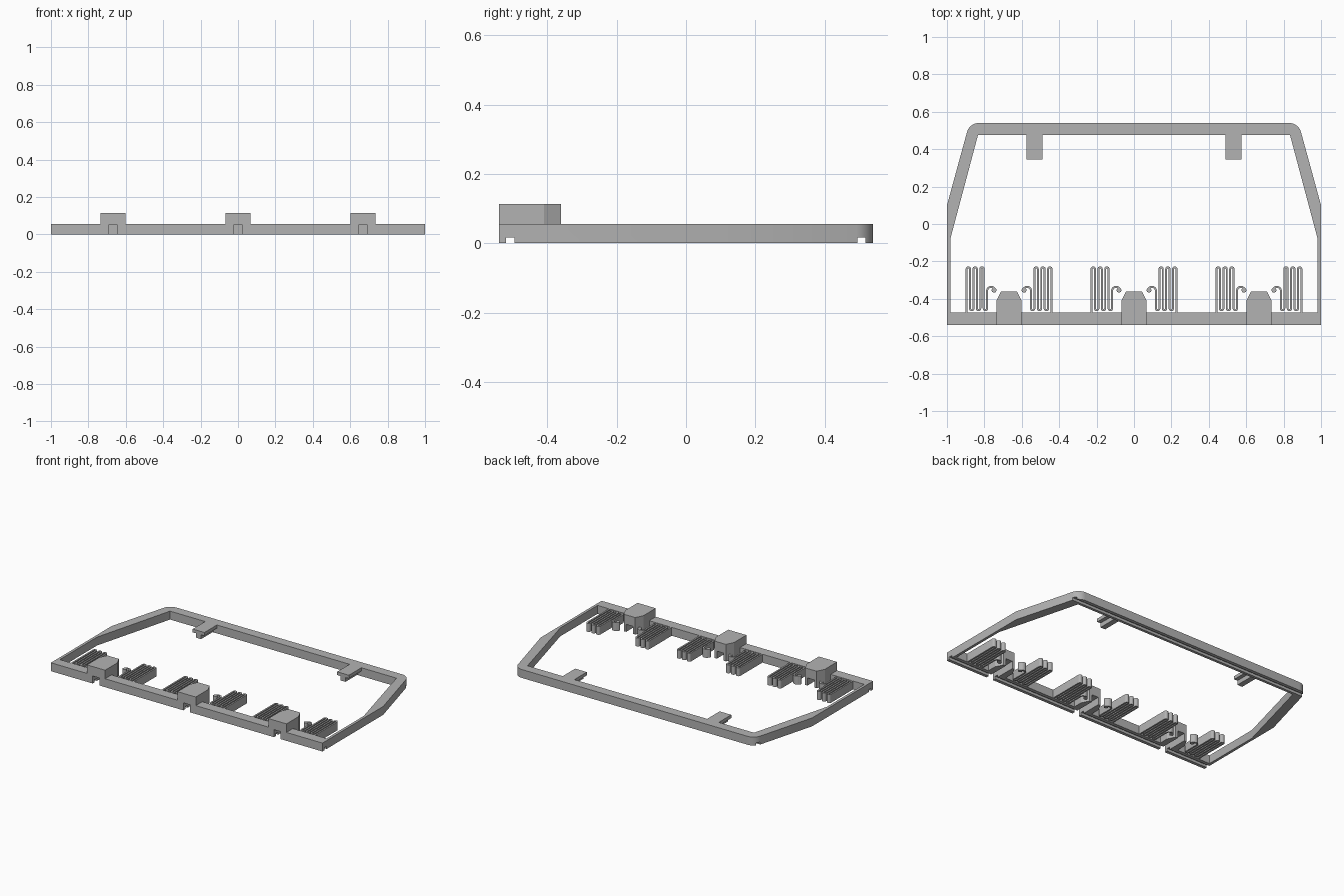
import bpy, bmesh, math
from mathutils import Vector

if "Cube" in bpy.data.objects:
    bpy.data.objects.remove(bpy.data.objects["Cube"])

GREY = bpy.data.materials.new("plain grey")
GREY.diffuse_color = (0.45, 0.45, 0.45, 1)
GREY.use_nodes = True
GREY.node_tree.nodes["Principled BSDF"].inputs["Base Color"].default_value = GREY.diffuse_color
H = 0.056                       # frame height
CENTRES = (-0.668, 0.0, 0.668)  # clip positions along the front bar


def prism(name, loops, z0, z1, smooth=False):
    """Fill plan outlines (first outer, others holes) and extrude them upwards."""
    bm = bmesh.new()
    for loop in loops:
        vs = [bm.verts.new((x, y, z0)) for x, y in loop]
        for a, b in zip(vs, vs[1:] + vs[:1]):
            bm.edges.new((a, b))
    bmesh.ops.triangle_fill(bm, edges=bm.edges[:], use_beauty=True)
    ext = bmesh.ops.extrude_face_region(bm, geom=bm.faces[:], use_keep_orig=True)
    top = [g for g in ext["geom"] if isinstance(g, bmesh.types.BMVert)]
    bmesh.ops.translate(bm, verts=top, vec=(0, 0, z1 - z0))
    bmesh.ops.recalc_face_normals(bm, faces=bm.faces[:])
    me = bpy.data.meshes.new(name)
    bm.to_mesh(me)
    bm.free()
    me.materials.append(GREY)
    ob = bpy.data.objects.new(name, me)
    bpy.context.collection.objects.link(ob)
    if smooth:
        bpy.ops.object.select_all(action='DESELECT')
        ob.select_set(True)
        bpy.context.view_layer.objects.active = ob
        bpy.ops.object.shade_smooth_by_angle(angle=math.radians(35))
    return ob


def rect(x0, x1, y0, y1):
    return [(x0, y0), (x1, y0), (x1, y1), (x0, y1)]


def arc(cx, cy, r, a0, a1, n):
    return [(cx + r * math.cos(math.radians(a0 + (a1 - a0) * i / n)),
             cy + r * math.sin(math.radians(a0 + (a1 - a0) * i / n))) for i in range(n + 1)]


def mirrored(half):
    """Close an outline given by its right half, bottom to top."""
    return half + [(-x, y) for x, y in reversed(half)]


def ribbon(path, w):
    """Outline of a constant width strip following a path."""
    pts = [Vector(p) for p in path]
    left, right = [], []
    for i, p in enumerate(pts):
        d = (pts[min(i + 1, len(pts) - 1)] - pts[max(i - 1, 0)]).normalized()
        n = Vector((-d.y, d.x)) * w / 2
        left.append(tuple(p + n))
        right.append(tuple(p - n))
    return left + right[::-1]


def cut(ob, cutters):
    for c in cutters:
        m = ob.modifiers.new("cut", 'BOOLEAN')
        m.operation, m.solver, m.object = 'DIFFERENCE', 'EXACT', c


# frame ring with rounded rear corners
outer = mirrored([(1, -0.54), (1, 0.10)] + arc(0.83, 0.475, 0.065, 15, 90, 10))
inner = mirrored([(0.982, -0.472), (0.982, -0.08), (0.834, 0.476)])
frame = prism("frame", [outer, inner], 0, H, True)

# helper shapes for the underside grooves and the front notches
grooves = [prism("groove_cutter", [rect(-1.1, 1.1, y - 0.012, y + 0.012)], -0.05, 0.017)
           for y in (-0.507, 0.506)]
notches = [prism("notch_cutter", [rect(c - 0.025, c + 0.025, -0.6, -0.3)], -0.05, 0.05)
           for c in CENTRES]
for c in grooves + notches:
    c.hide_render = True
    c.hide_viewport = True
cut(frame, grooves + notches)

# meandering spring path: six long strands, a short one, then a hook
PITCH, R = 0.0183, 0.00915
path = [(-0.227, -0.475)]
for i in range(6):
    x = -0.227 + PITCH * i + R
    if i % 2 == 0:
        path += arc(x, -0.241, R, 180, 0, 8)
    else:
        path += arc(x, -0.452, R, 180, 360, 8)
hx = -0.227 + PITCH * 6
path += arc(hx + 0.021, -0.357, 0.021, 180, 25, 10)
ball = arc(hx + 0.037, -0.354, 0.013, 0, 337.5, 15)

for c, notch in zip(CENTRES, notches):
    # raised block with chamfered rear corners
    half = [(0.067, -0.54), (0.067, -0.41), (0.042, -0.36)]
    block = prism("clip_block", [[(c + x, y) for x, y in mirrored(half)]], 0, 0.113)
    cut(block, [grooves[0], notch])
    # a spring with a round hook tip on either side
    for s in (1, -1):
        place = lambda pts: [(c + s * x, y) for x, y in pts]
        prism("spring", [place(ribbon(path, 0.0105))], 0, H, True)
        prism("spring_tip", [place(ball)], 0, H, True)

# rear tabs: flat plate carried by a narrow rib
for s in (-1, 1):
    prism("rear_tab", [rect(s * 0.532 - 0.043, s * 0.532 + 0.043, 0.345, 0.48)], 0.034, H)
    prism("rear_tab_rib", [rect(s * 0.532 - 0.018, s * 0.532 + 0.018, 0.345, 0.48)], 0.005, 0.034)
